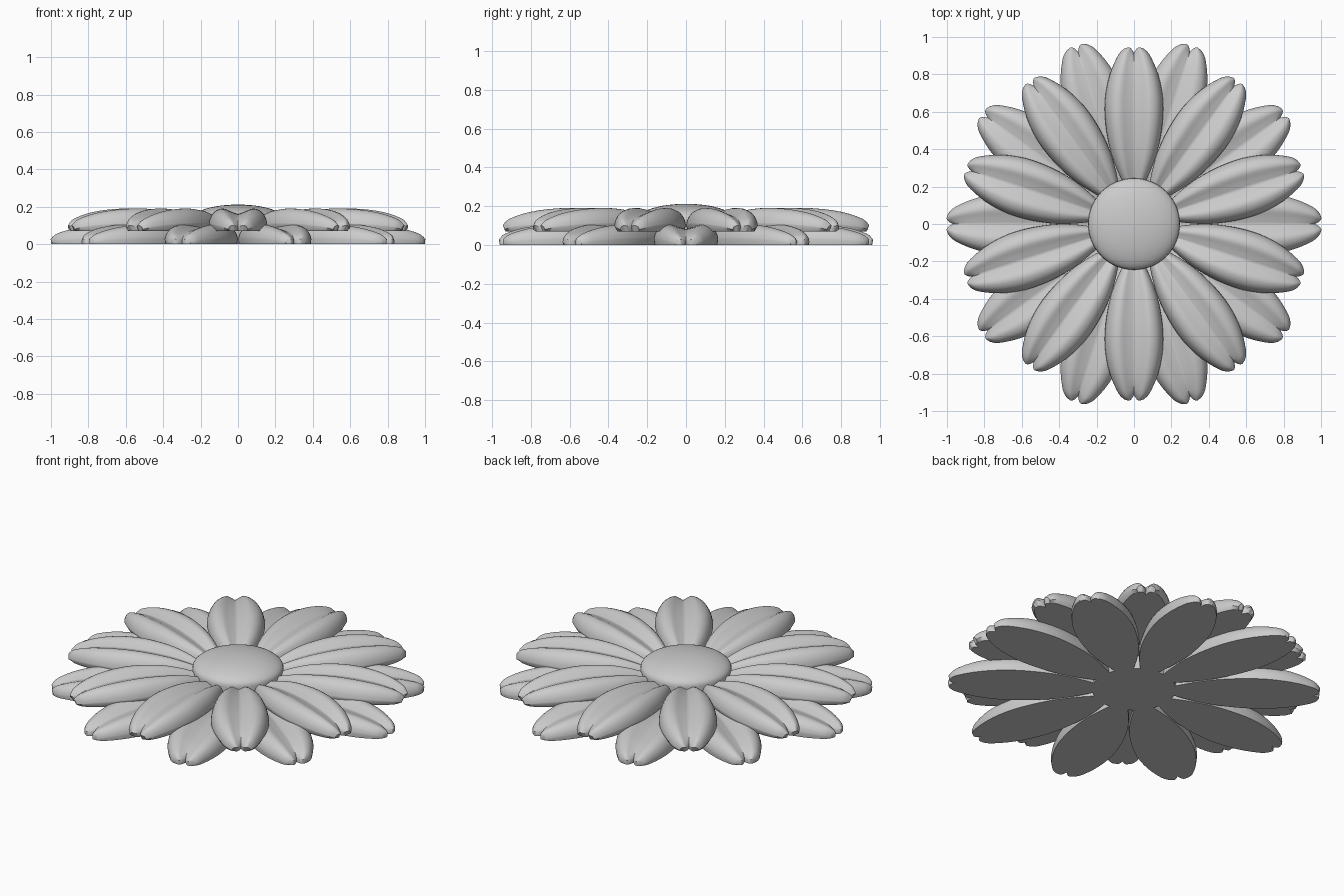
import bpy, bmesh, math
from mathutils import Matrix

if "Cube" in bpy.data.objects:
    bpy.data.objects.remove(bpy.data.objects["Cube"])

grey = bpy.data.materials.new("plain grey")
grey.diffuse_color = (0.6, 0.6, 0.6, 1)
grey.use_nodes = True
grey.node_tree.nodes["Principled BSDF"].inputs["Base Color"].default_value = grey.diffuse_color


def smooth_path(pts, steps):
    """Resample control points with a Catmull-Rom curve."""
    out = []
    for i in range(len(pts) - 1):
        quad = zip(pts[max(i - 1, 0)], pts[i], pts[i + 1], pts[min(i + 2, len(pts) - 1)])
        quad = list(quad)
        for k in range(steps):
            t = k / steps
            out.append(tuple(
                0.5 * (2 * b + (c - a) * t + (2 * a - 5 * b + 4 * c - d) * t * t
                       + (3 * b - a - 3 * c + d) * t ** 3) for a, b, c, d in quad))
    return out + [pts[-1]]


# petal stations: radius, half width, height
STATIONS = smooth_path([
    (0.22, 0.055, 0.045), (0.3, 0.093, 0.07), (0.4, 0.13, 0.092), (0.5, 0.152, 0.104),
    (0.6, 0.164, 0.11), (0.7, 0.165, 0.108), (0.8, 0.15, 0.099), (0.88, 0.126, 0.085),
    (0.94, 0.098, 0.066), (0.97, 0.078, 0.05), (0.988, 0.055, 0.028)], 2)
# half of the petal section: across, fraction of height
HALF = smooth_path([(0, 0.76), (0.25, 0.87), (0.52, 1.0), (0.78, 0.88),
                    (0.94, 0.6), (1.0, 0.3)], 3)
SECTION = [(-v, f) for v, f in reversed(HALF[1:])] + HALF


def finish(name, bm):
    bmesh.ops.recalc_face_normals(bm, faces=bm.faces)
    mesh = bpy.data.meshes.new(name)
    bm.to_mesh(mesh)
    bm.free()
    mesh.materials.append(grey)
    ob = bpy.data.objects.new(name, mesh)
    bpy.context.collection.objects.link(ob)
    bpy.ops.object.select_all(action='DESELECT')
    bpy.context.view_layer.objects.active = ob
    ob.select_set(True)
    bpy.ops.object.shade_smooth_by_angle(angle=math.radians(45))
    return ob


def petal_mesh(bm, angle, length, rise, thick, base):
    """One grooved petal with a notched tip and a flat underside."""
    turn = Matrix.Rotation(angle, 4, 'Z')
    ring = [(-base, 0)] + SECTION + [(base, 0)]
    rows = []
    for r, w, h in STATIONS:
        tip = max(0, (r - 0.85) / 0.138) ** 2
        row = []
        for v, f in ring:
            # two rounded lobes at the tip, with the lower rim drawn in
            x = r + tip * (0.014 - 0.034 * (1 - min(abs(v) / 0.55, 1)) ** 2
                           - 0.02 * max(0, abs(v) - 0.6))
            x -= tip * (1 - base) * 0.12 if f == 0 else 0
            z = f * h * thick + rise
            p = turn @ Matrix.Translation((x * length, v * w * length, z))
            row.append(bm.verts.new(p.translation))
        # bottom points follow the same outline
        under = []
        for v, f in reversed(SECTION[1:-1]):
            x = r + tip * (0.014 - 0.034 * (1 - min(abs(v) / 0.55, 1)) ** 2
                           - 0.02 * max(0, abs(v) - 0.6) - (1 - base) * 0.12)
            p = turn @ Matrix.Translation((x * length, v * base * w * length, rise))
            under.append(bm.verts.new(p.translation))
        rows.append(row + under)
    n = len(rows[0])
    for a, b in zip(rows, rows[1:]):
        for i in range(n):
            j = (i + 1) % n
            bm.faces.new((a[i], a[j], b[j], b[i]))
    # end caps as strips from top edge to bottom edge
    top = len(ring)
    for row in (rows[0], rows[-1]):
        lower = [row[0]] + list(reversed(row[top:])) + [row[top - 1]]
        upper = row[1:top - 1]
        for i in range(len(upper) - 1):
            bm.faces.new((upper[i], upper[i + 1], lower[i + 1], lower[i]))


def petal_ring(name, start, **shape):
    bm = bmesh.new()
    for k in range(10):
        petal_mesh(bm, start + k * math.tau / 10, **shape)
    finish(name, bm)


petal_ring("lower_petals", 0, length=1.0, rise=0.0, thick=0.98, base=0.97)
petal_ring("upper_petals", math.pi / 10, length=0.943, rise=0.07, thick=1.1, base=0.86)

# domed flower centre, turned from a profile
bm = bmesh.new()
profile = [(0, 0), (0.225, 0), (0.237, 0.04), (0.244, 0.09), (0.245, 0.13)]
profile += [(0.245 * math.cos(a), 0.135 + 0.077 * math.sin(a))
            for a in (k * math.pi / 24 for k in range(1, 13))]
verts = [bm.verts.new((r, 0, z)) for r, z in profile]
edges = [bm.edges.new(pair) for pair in zip(verts, verts[1:])]
bmesh.ops.spin(bm, geom=verts + edges, cent=(0, 0, 0), axis=(0, 0, 1),
               angle=math.tau, steps=64, use_merge=True)
bmesh.ops.remove_doubles(bm, verts=bm.verts, dist=0.0005)
finish("flower_centre", bm)
